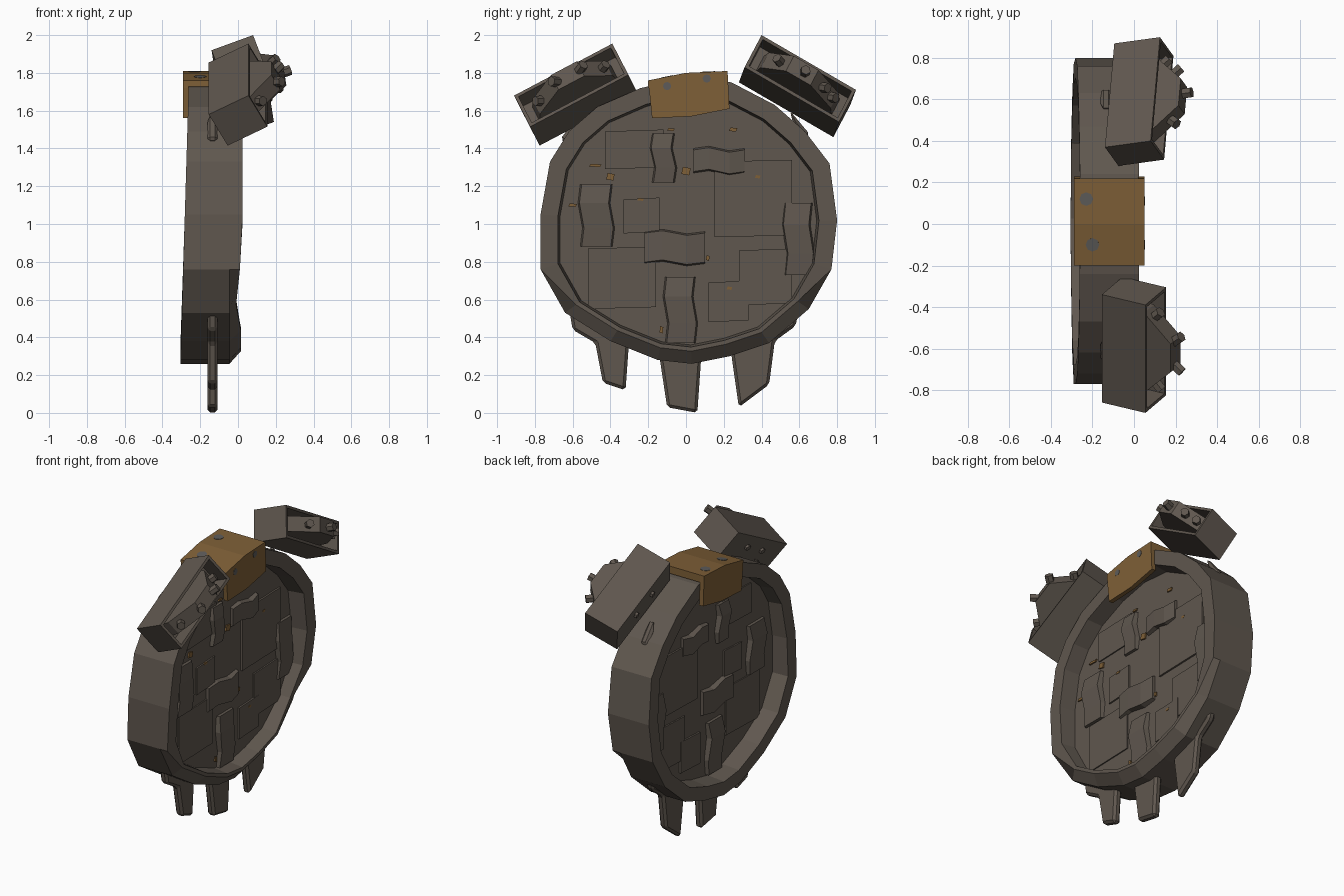
import bpy, bmesh
from mathutils import Vector, Matrix

cube = bpy.data.objects.get("Cube")
if cube:
    bpy.data.objects.remove(cube, do_unlink=True)


def material(name, rgb):
    m = bpy.data.materials.new(name)
    m.use_nodes = True
    m.diffuse_color = (*rgb, 1)
    m.node_tree.nodes["Principled BSDF"].inputs["Base Color"].default_value = (*rgb, 1)
    return m


IRON = material("brown grey iron", (0.115, 0.095, 0.077))
RUST = material("rusty orange", (0.21, 0.115, 0.038))
BOLT = material("bolt grey", (0.11, 0.105, 0.10))


def finish(name, bm, mat):
    bmesh.ops.recalc_face_normals(bm, faces=bm.faces)
    mesh = bpy.data.meshes.new(name)
    bm.to_mesh(mesh)
    bm.free()
    mesh.materials.append(mat)
    ob = bpy.data.objects.new(name, mesh)
    bpy.context.collection.objects.link(ob)
    return ob


def loft(name, rings, mat):
    """Skin between equal loops of points and cap both ends."""
    bm = bmesh.new()
    loops = [[bm.verts.new(p) for p in ring] for ring in rings]
    n = len(loops[0])
    for a, b in zip(loops, loops[1:]):
        for i in range(n):
            j = (i + 1) % n
            bm.faces.new((a[i], a[j], b[j], b[i]))
    bm.faces.new(loops[0])
    bm.faces.new(loops[-1])
    return finish(name, bm, mat)


def slab(name, outline, x0, x1, mat, bevel=0):
    """Side-on (y, z) outline given thickness along x."""
    ob = loft(name, [[(x, y, z) for y, z in outline] for x in (x0, x1)], mat)
    if bevel:
        mod = ob.modifiers.new("Bevel", "BEVEL")
        mod.width, mod.segments = bevel, 1
    return ob


# Round body: flat rims and steep inner walls down to a disc on both faces
OUTLINE = [(0.0, 1.77), (0.24, 1.75), (0.47, 1.63), (0.63, 1.49), (0.76, 1.32),
           (0.80, 1.02), (0.77, 0.76), (0.65, 0.55), (0.44, 0.37), (0.23, 0.30),
           (0.03, 0.26), (-0.15, 0.28), (-0.40, 0.38), (-0.64, 0.53),
           (-0.77, 0.76), (-0.77, 1.05), (-0.72, 1.33), (-0.62, 1.49),
           (-0.47, 1.62), (-0.24, 1.72)]


def ring(x, scale, low_scale=None):
    """Scaled outline; x is a number or a function of height."""
    pts = []
    for y, z in OUTLINE:
        s = low_scale if low_scale and z < 0.7 else scale
        pts.append((x(z) if callable(x) else x, y * s, 1 + (z - 1) * s))
    return pts


def back_edge(z):
    return -0.26 - (1.77 - z) * 0.03


def front_edge(z):
    if z > 0.9:
        return 0.025
    return 0.01 if z > 0.7 else -0.01 if z > 0.5 else 0.015


loft("round_body", [ring(-0.18, 0.865), ring(back_edge, 0.88), ring(back_edge, 1),
                    ring(-0.045, 1), ring(front_edge, 1, 0.91),
                    ring(front_edge, 0.88), ring(-0.085, 0.865)], IRON)

# Spikes under the body, and small fins behind the boxes
SPIKES = {
    "spike_front": [(-0.62, 0.56), (-0.60, 0.44), (-0.48, 0.37), (-0.44, 0.16),
                    (-0.32, 0.12), (-0.30, 0.40)],
    "spike_middle": [(-0.15, 0.36), (-0.10, 0.03), (0.06, 0.0), (0.085, 0.36)],
    "spike_back": [(0.23, 0.38), (0.28, 0.03), (0.44, 0.15), (0.47, 0.38),
                   (0.58, 0.46), (0.60, 0.56)],
    "fin_front": [(-0.55, 1.6), (-0.665, 1.45), (-0.6, 1.4)],
    "fin_back": [(0.55, 1.6), (0.655, 1.475), (0.6, 1.4)],
}
for name, outline in SPIKES.items():
    slab(name, outline, -0.162, -0.108, IRON, 0.015)

# Armour patches on both faces of the disc: (y0, z0, y1, z1)
BENT = [(-0.18, 1.22, -0.06, 1.48), (0.04, 1.27, 0.31, 1.40), (-0.56, 0.88, -0.39, 1.21),
        (-0.22, 0.79, 0.10, 0.96), (-0.11, 0.37, 0.05, 0.72), (0.52, 0.73, 0.67, 1.11)]
FLAT = [(-0.52, 0.55, -0.16, 0.88), (-0.33, 0.95, -0.14, 1.14), (0.15, 0.93, 0.56, 1.34),
        (0.30, 1.06, 0.48, 1.32), (0.28, 0.57, 0.56, 0.87), (0.12, 0.48, 0.33, 0.70),
        (-0.43, 1.29, -0.12, 1.50)]


def bent_patch(name, box, base, side):
    """Strip buckled outwards in the middle, with a slight kink along it."""
    y0, z0, y1, z1 = box
    tall = z1 - z0 > y1 - y0
    rings = []
    for k, shift, height in ((0, 0, 0.02), (0.3, 0.012, 0.028), (0.7, -0.012, 0.036), (1, 0, 0.02)):
        a, b, c, d = (y0, y1, z0, z1) if tall else (z0, z1, y0, y1)
        along = c + (d - c) * k
        section = []
        for across, h in ((a, 0), (b, 0), (b - 0.008, height), (a + 0.008, height)):
            p = (across + shift, along) if tall else (along, across + shift)
            section.append((base + side * h, *p))
        rings.append(section)
    loft(name, rings, IRON)


for label, base, side in (("left", -0.085, 1), ("right", -0.18, -1)):
    for i, box in enumerate(BENT):
        bent_patch(f"bent_patch_{label}_{i}", box, base, side)
    for i, (y0, z0, y1, z1) in enumerate(FLAT):
        slab(f"flat_patch_{label}_{i}", [(y0, z0), (y1, z0 + 0.01), (y1, z1), (y0, z1 - 0.01)],
             base, base + side * (0.008 + 0.002 * (i % 3)), IRON)

# Small rust flecks on the disc: y, z, width, height
FLECKS = [(0, 1.28, 0.05, 0.045), (-0.4, 1.25, 0.045, 0.04), (-0.48, 1.31, 0.07, 0.016),
          (-0.6, 1.1, 0.045, 0.018), (0.25, 1.5, 0.045, 0.022), (0.38, 1.25, 0.03, 0.018),
          (0.115, 0.82, 0.02, 0.03), (0.23, 0.66, 0.03, 0.018), (-0.24, 1.13, 0.035, 0.015),
          (-0.08, 1.5, 0.04, 0.015), (-0.13, 0.44, 0.02, 0.04)]
for i, (y, z, w, h) in enumerate(FLECKS):
    slab(f"rust_fleck_{i}", [(y - w / 2, z - h / 3), (y + w / 3, z - h / 2), (y + w / 2, z + h / 3),
                             (y - w / 3, z + h / 2)], -0.081, -0.0715, RUST)

# Rusty saddle plate folded over the top of the rim
FLANK = [(-0.18, 1.56), (0.03, 1.57), (0.23, 1.61), (0.22, 1.81), (0.0, 1.80), (-0.20, 1.76)]
slab("saddle_flank_left", FLANK, 0.02, 0.05, RUST)
slab("saddle_flank_right", FLANK, -0.29, -0.26, RUST)
slab("saddle_top", FLANK[3:] + [(-0.20, 1.72), (0.0, 1.76), (0.22, 1.76)], -0.285, 0.045, RUST)


def stud(name, loc, axis, radius, depth, mat, sides=8):
    bm = bmesh.new()
    turn = Vector(axis).to_track_quat("Z", "Y").to_matrix().to_4x4()
    bmesh.ops.create_cone(bm, cap_ends=True, segments=sides, radius1=radius, radius2=radius,
                          depth=depth, matrix=Matrix.Translation(loc) @ turn)
    return finish(name, bm, mat)


# Flush bolt heads on the saddle
for i, (y, z) in enumerate(((-0.1, 1.73), (0.11, 1.77))):
    stud(f"saddle_bolt_side_{i}", (0.05, y, z), (1, 0, 0), 0.022, 0.004, BOLT)
for i, (x, y, z, tilt) in enumerate(((-0.23, 0.12, 1.8055, -0.045), (-0.2, -0.1, 1.78, -0.2))):
    stud(f"saddle_bolt_top_{i}", (x, y, z), (0, tilt, 1), 0.033, 0.004, BOLT)


def launcher(tag, corner, along, across, out, studs):
    """Open-faced tilted box holding a studded wedge."""
    A, L, W, D = map(Vector, (corner, along, across, out))

    def at(u, v, t):
        return A + L * u + W * v + D * t

    # Casing with a frame around a straight-sided sunken front
    bm = bmesh.new()
    square = ((0, 0), (1, 0), (1, 1), (0, 1))
    back = [bm.verts.new(at(u, v, -1)) for u, v in square]
    front = [bm.verts.new(at(u, v, 0)) for u, v in square]
    for i in range(4):
        j = (i + 1) % 4
        bm.faces.new((back[i], back[j], front[j], front[i]))
    bm.faces.new(back)
    mouth = bm.faces.new(front)
    bmesh.ops.recalc_face_normals(bm, faces=bm.faces)
    bmesh.ops.inset_region(bm, faces=[mouth], thickness=0.025)
    floor = bmesh.ops.extrude_discrete_faces(bm, faces=[mouth])["faces"][0]
    bmesh.ops.translate(bm, verts=floor.verts, vec=D * -0.5)
    finish(f"box_{tag}", bm, IRON)

    # Wedge standing out of the mouth
    profile = [(0.1, -0.5), (0.13, -0.15), (0.36, 0.46), (0.62, 0.46), (0.87, -0.15), (0.9, -0.5)]
    loft(f"wedge_{tag}", [[at(u, v, t) for u, t in profile] for v in (0.25, 0.72)], IRON)

    # Studs on the wedge, and rivets on the back of the box
    l, d = L.normalized(), D.normalized()
    for i, (u, t, lean) in enumerate(studs):
        stud(f"stud_{tag}_{i}", at(u, 0.5, t) + d * 0.012, d + l * lean, 0.027, 0.055, IRON, 6)
    for i, u in enumerate((0.35, 0.65)):
        stud(f"rivet_{tag}_{i}", at(u, 0.4, -1), d, 0.02, 0.03, IRON, 6)


launcher("front", (0.055, -0.39, 1.955), (0, -0.52, -0.275), (0.1, 0.085, -0.165),
         (0.21, -0.05, 0.10), ((0.17, -0.02, -1), (0.35, 0.45, -0.9), (0.62, 0.46, 0.7), (0.82, 0, 1)))
launcher("back", (0.08, 0.40, 2.0), (0.045, 0.50, -0.29), (0.065, -0.09, -0.17),
         (0.22, 0.03, 0.08), ((0.26, 0.24, -0.9), (0.52, 0.48, 0), (0.74, 0.22, 0.9), (0.84, -0.06, 1)))
